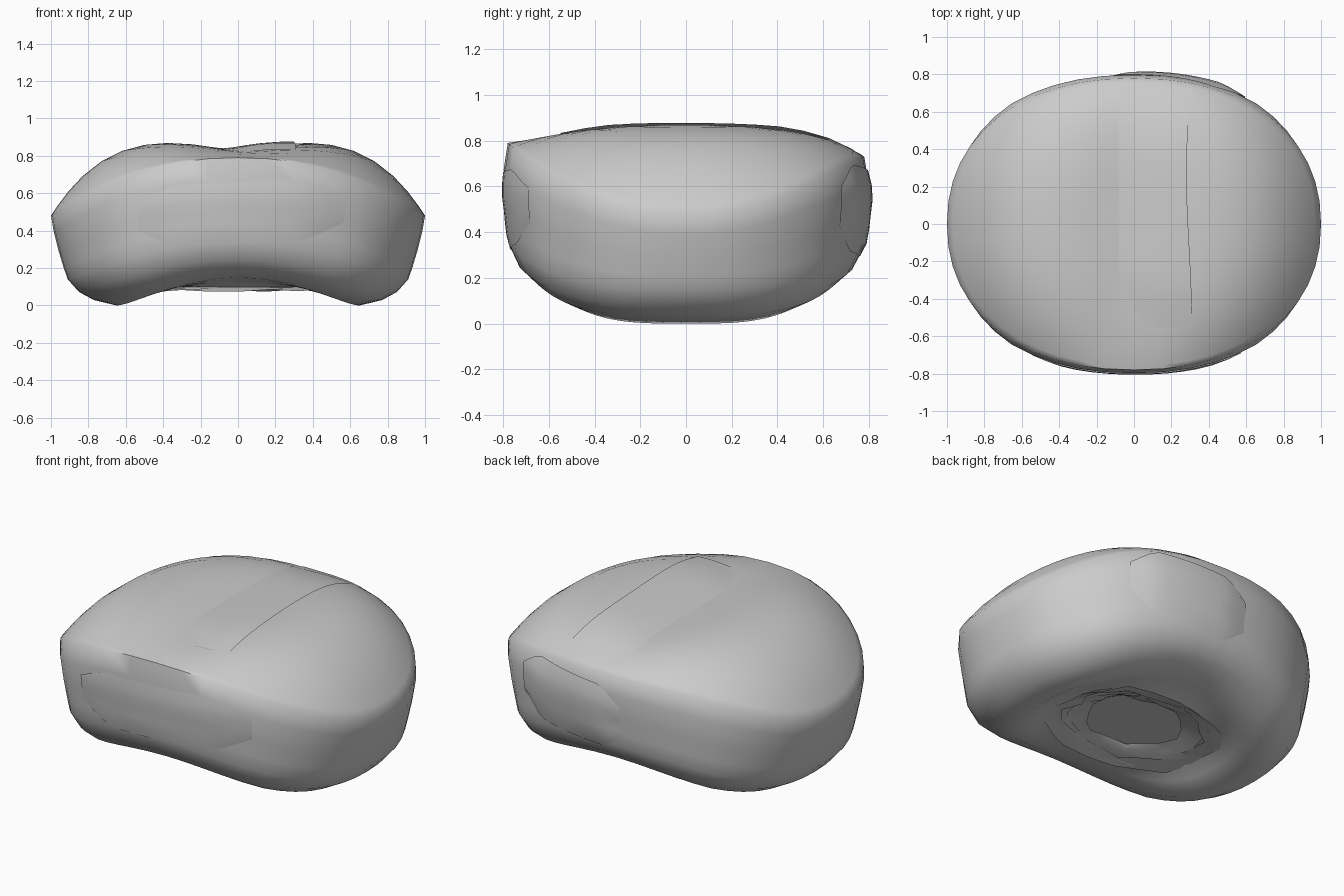
import bpy, math, random

if "Cube" in bpy.data.objects:
    bpy.data.objects.remove(bpy.data.objects["Cube"])

random.seed(4)
SEG = 48


def plan(a):
    # rounded oval outline seen from above
    c, s = math.cos(a), math.sin(a)
    e = 2 / 2.2
    return (math.copysign(abs(c) ** e, c), math.copysign(0.78 * abs(s) ** e, s))


def rim_z(x, y=0):
    # the rim climbs toward front and back, and is rounded off at the back centre
    drop = 0.06 * max(0, y / 0.78) ** 7
    return 0.79 - 0.31 * abs(x) ** 2.2 - drop


def low_z(x):
    return 0.15 * (1 - x * x) ** 1.8


def top_z(x, y):
    # arched top: rim height plus a soft crown
    s = (abs(x) ** 2.2 + abs(y / 0.78) ** 2.2) ** (1 / 2.2)
    crown = 0.015 + 0.27 * math.sqrt(x * x + 0.01)
    return rim_z(x, y) + max(0, 1 - s ** 3.2) * crown


# wall and underside profile: (scale of the outline, height fraction)
PROFILE = [(1, 1), (0.985, 0.82), (0.958, 0.6), (0.932, 0.42), (0.91, 0.29),
           (0.85, 0.15), (0.77, 0.06), (0.65, 0), (0.56, 0.02), (0.49, 0.07), (0.44, 0.14)]


def side_point(a, scale, f, push=0.0):
    px, py = plan(a)
    # front, back and corners are fuller than the two ends
    full = min(1, 1.6 * math.sin(a) ** 2)
    if scale >= 0.77:
        bulge = 0.055 * full * math.sin(math.pi * f) ** 0.6 + 0.07 * full * max(0, 1 - f / 0.5)
    else:
        bulge = 0.11 * full * max(0, (scale - 0.44) / 0.33)
    k = scale + bulge + push
    low = low_z(px)
    z = low + (rim_z(px, py) - low) * f
    # the inner lip evens out to one height around the opening
    t = max(0, (0.65 - scale) / 0.21)
    return (px * k, py * k, z * (1 - t) + 0.10 * t)


def profile_scale(f):
    for (s0, f0), (s1, f1) in zip(PROFILE, PROFILE[1:]):
        if f1 <= f <= f0:
            return s1 + (s0 - s1) * (f - f1) / (f0 - f1)
    return 1


def make(name, verts, faces, angle=40):
    me = bpy.data.meshes.new(name)
    me.from_pydata(verts, [], faces)
    me.update()
    ob = bpy.data.objects.new(name, me)
    bpy.context.collection.objects.link(ob)
    bpy.ops.object.select_all(action='DESELECT')
    ob.select_set(True)
    bpy.context.view_layer.objects.active = ob
    bpy.ops.object.shade_smooth_by_angle(angle=math.radians(angle))
    return ob


def grid_faces(rows, cols, wrap=False, start=0):
    n = cols if wrap else cols - 1
    return [(start + r * cols + c, start + (r + 1) * cols + c,
             start + (r + 1) * cols + (c + 1) % cols, start + r * cols + (c + 1) % cols)
            for r in range(rows - 1) for c in range(n)]


# main padded shell: crown, outer wall and rolled underside
angles = [2 * math.pi * i / SEG for i in range(SEG)]
verts = [(0, 0, top_z(0, 0))]
rings = [0.12, 0.25, 0.38, 0.5, 0.62, 0.73, 0.83, 0.91, 0.97]
for s in rings:
    for a in angles:
        x, y = plan(a)
        verts.append((x * s, y * s, top_z(x * s, y * s)))
for s, f in PROFILE:
    verts += [side_point(a, s, f) for a in angles]
faces = [(0, 1 + i, 1 + (i + 1) % SEG) for i in range(SEG)]
faces += grid_faces(len(rings) + len(PROFILE), SEG, True, 1)
make("padded_shell", verts, faces, 60)


# raised band over the crown, fading out on its left edge and at its ends
verts = []
ROWS, COLS = 13, 7
for r in range(ROWS):
    t = r / (ROWS - 1)
    y = -0.55 + 1.28 * t
    left = -0.08 + 0.13 * max(0, 1 - t * 5)
    right = 0.31 - 0.05 * math.sin(math.pi * t) * t
    for c in range(COLS):
        u = c / (COLS - 1)
        x = left + (right - left) * u
        lift = 0.034 * min(1, 2.4 * u) * (1 - 0.7 * u) * min(1, t * 5 + 0.1, (1 - t) * 4)
        verts.append((x, y, top_z(x, y) + lift + 0.002))
faces = [f[::-1] for f in grid_faces(ROWS, COLS)]
make("crown_band", verts, faces)


# raised pads on the front and back walls
def wall_pad(name, x0, x1, z0, z1, sign, thick):
    rows, cols = 7, 15
    pts = []
    for r in range(rows):
        v = r / (rows - 1)
        for c in range(cols):
            u = c / (cols - 1)
            x = x0 + (x1 - x0) * u
            pinch = min(1, 0.45 + 3 * min(u, 1 - u))
            mid = (z0 + z1) / 2
            z = mid + (z0 + (z1 - z0) * v - mid) * pinch + 0.05 * (u - 0.5)
            a = sign * math.acos(math.copysign(abs(x) ** 1.1, x))
            low = low_z(x)
            f = (z - low) / (rim_z(x, plan(a)[1]) - low)
            edge = min(1, 4 * v, 4 * (1 - v), 5 * u, 5 * (1 - u))
            pts.append(side_point(a, profile_scale(f), f, 0.004 + thick * edge))
    faces = grid_faces(rows, cols)
    make(name, pts, [f[::-1] for f in faces] if sign < 0 else faces)


wall_pad("front_pad", -0.53, 0.56, 0.33, 0.66, -1, 0.014)
wall_pad("back_pad", -0.12, 0.58, 0.30, 0.68, 1, 0.026)


# ragged, nearly flat layers of lining around the underside opening
def lining(name, outer, inner, z0, z1, n):
    pts = []
    for t in (0, 0.5, 1):
        for i in range(n):
            px, py = plan(2 * math.pi * i / n)
            k = outer + (inner - outer) * t + random.uniform(-0.03, 0.03)
            z = z0 + (z1 - z0) * t + random.uniform(-0.008, 0.008)
            pts.append((px * k, py * k, z))
    make(name, pts, grid_faces(3, n, True))


lining("lining_outer", 0.49, 0.40, 0.08, 0.10, 20)
lining("lining_middle", 0.46, 0.34, 0.09, 0.12, 18)
lining("lining_inner", 0.40, 0.28, 0.10, 0.13, 16)

# dark base closing the opening, facing down
N = 20
base = [(plan(2 * math.pi * i / N)[0] * 0.44, plan(2 * math.pi * i / N)[1] * 0.44, 0.15)
        for i in range(N)]
make("inner_base", base, [tuple(range(N))[::-1]])
